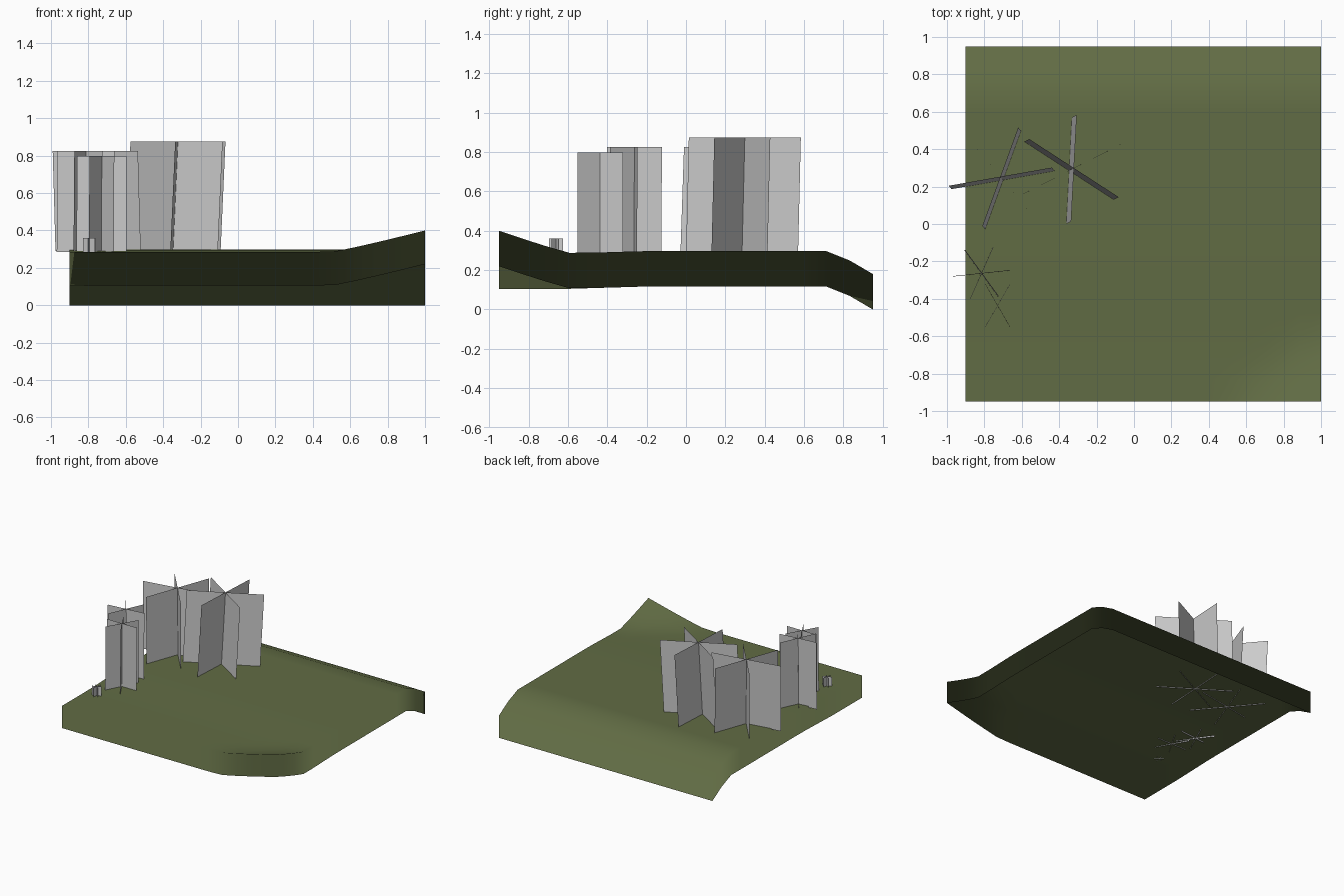
import bpy
import bmesh
import math
from mathutils import Vector

if "Cube" in bpy.data.objects:
    bpy.data.objects.remove(bpy.data.objects["Cube"], do_unlink=True)


def make_material(name, colour):
    mat = bpy.data.materials.new(name)
    mat.use_nodes = True
    mat.diffuse_color = colour
    mat.node_tree.nodes["Principled BSDF"].inputs["Base Color"].default_value = colour
    return mat


GRASS = make_material("grass_green", (0.12, 0.15, 0.058, 1))
FOLIAGE = make_material("foliage_grey", (0.6, 0.6, 0.6, 1))


def add_object(name, bm, mat):
    mesh = bpy.data.meshes.new(name)
    bm.to_mesh(mesh)
    bm.free()
    mesh.materials.append(mat)
    obj = bpy.data.objects.new(name, mesh)
    bpy.context.collection.objects.link(obj)
    return obj


def ground_height(x, y):
    """Level ground with a raised front corner and a falling back edge."""
    z = 0.285 + 0.012 * min(1, max(0, (y + 0.6) / 0.4))
    corner = max(0, 1 - (1 - x) / 0.5 - (y + 0.95) / 0.37)
    z += 0.115 * corner ** 1.1
    drop = max(0, (y - 0.7125) / 0.2375)
    return z - 0.117 * drop ** 1.3


# Ground: a gently shaped grid with a skirt hanging from its rim
bm = bmesh.new()
bmesh.ops.create_grid(bm, x_segments=16, y_segments=16, size=0.95)
for v in bm.verts:
    v.co.x += 0.05
    v.co.z = ground_height(v.co.x, v.co.y)
bm.normal_update()
top_normals = {(round(v.co.x, 3), round(v.co.y, 3)): v.normal.copy() for v in bm.verts}
rim = [e for e in bm.edges if e.is_boundary]
skirt = bmesh.ops.extrude_edge_only(bm, edges=rim)["geom"]
for v in skirt:
    if isinstance(v, bmesh.types.BMVert):
        v.co.z -= 0.18
bmesh.ops.recalc_face_normals(bm, faces=bm.faces)
for f in bm.faces:
    f.smooth = True
ground = add_object("ground", bm, GRASS)

# The skirt carries on the soft shading of the turf above it
ground.data.normals_split_custom_set_from_vertices(
    [top_normals[(round(v.co.x, 3), round(v.co.y, 3))] for v in ground.data.vertices])


def crossed_tree(name, base, radius, height, angle, lean=(0, 0)):
    """Three upright sheets crossing on one slightly leaning trunk line."""
    bm = bmesh.new()
    foot = Vector(base)
    rise = Vector((lean[0], lean[1], height))
    bottom = bm.verts.new(foot)
    top = bm.verts.new(foot + rise)
    for i in range(6):
        a = math.radians(angle + 60 * i)
        arm = Vector((math.cos(a), math.sin(a), 0)) * radius
        outer_bottom = bm.verts.new(foot + arm)
        outer_top = bm.verts.new(foot + arm + rise)
        bm.faces.new((bottom, outer_bottom, outer_top, top))
    return add_object(name, bm, FOLIAGE)


# Trees and a small shrub along one side
crossed_tree("large_tree_inner", (-0.347, 0.285, 0.29), 0.285, 0.585, 27, (0.026, 0.014))
crossed_tree("large_tree_outer", (-0.7, 0.235, 0.29), 0.28, 0.535, 10, (-0.015, 0.018))
crossed_tree("slim_tree_back", (-0.817, -0.265, 0.285), 0.153, 0.54, 6, (0.004, 0.003))
crossed_tree("slim_tree_front", (-0.73, -0.436, 0.283), 0.133, 0.515, 0, (0.002, 0))
crossed_tree("shrub", (-0.795, -0.66, 0.283), 0.036, 0.077, 20)
